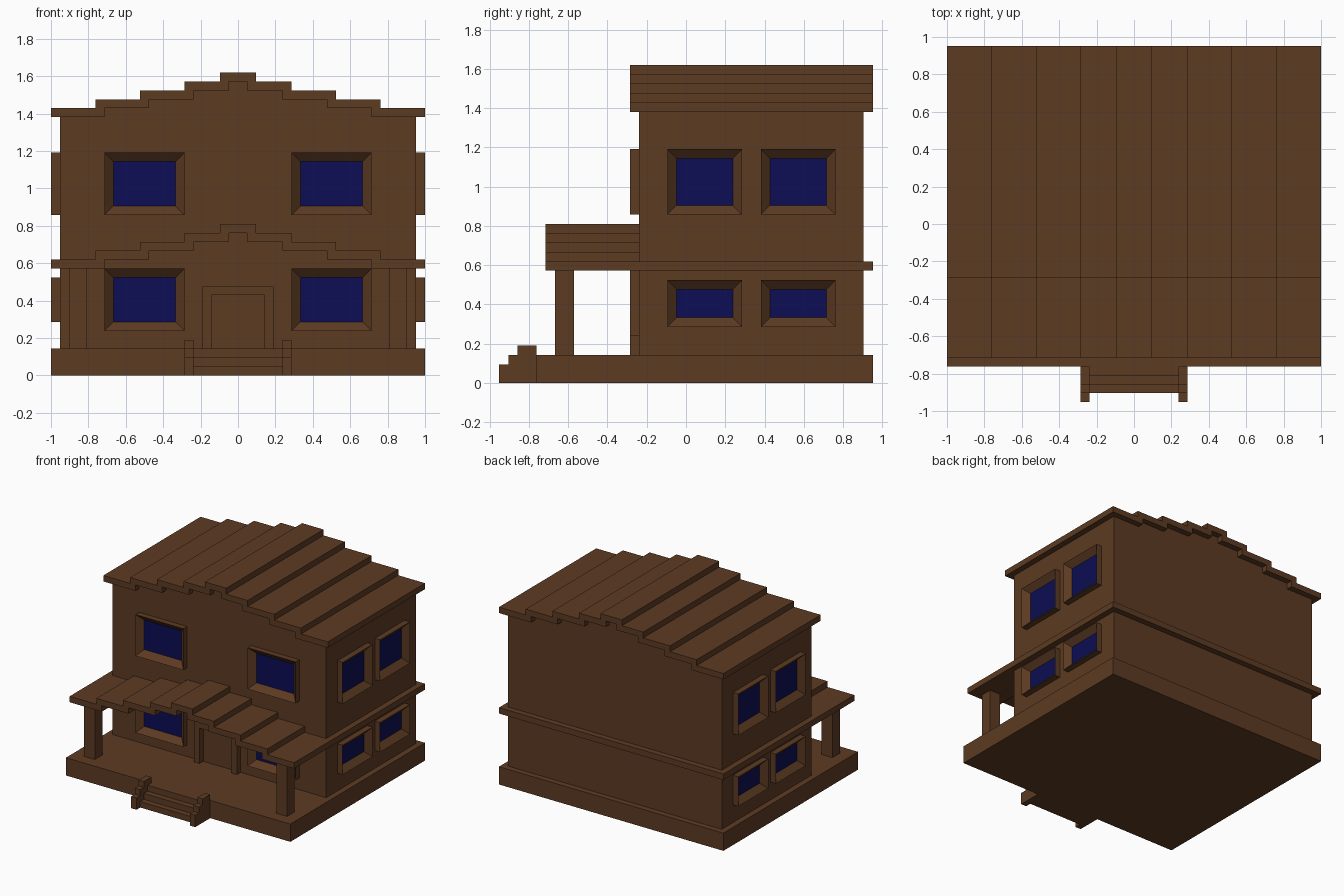
import bpy, bmesh
from mathutils import Vector

cube = bpy.data.objects.get("Cube")
if cube:
    bpy.data.objects.remove(cube, do_unlink=True)

U = 1 / 21  # building module; all sizes below are in modules


def make_material(name, rgb):
    mat = bpy.data.materials.new(name)
    mat.use_nodes = True
    mat.diffuse_color = (*rgb, 1)
    mat.node_tree.nodes["Principled BSDF"].inputs["Base Color"].default_value = (*rgb, 1)
    return mat


WOOD = make_material("brown wood", (0.107, 0.043, 0.016))
GLASS = make_material("dark blue glass", (0.004, 0.004, 0.09))


def finish(name, bm):
    bmesh.ops.recalc_face_normals(bm, faces=bm.faces)
    mesh = bpy.data.meshes.new(name)
    bm.to_mesh(mesh)
    bm.free()
    mesh.materials.append(WOOD)
    mesh.materials.append(GLASS)
    obj = bpy.data.objects.new(name, mesh)
    bpy.context.collection.objects.link(obj)
    return obj


def extrude(name, profile, axis, start, end):
    """Extrude an (x, z) profile along y, or a (y, z) profile along x."""
    bm = bmesh.new()
    place = (lambda a, b: (a, start, b)) if axis == "y" else (lambda a, b: (start, a, b))
    face = bm.faces.new([bm.verts.new(Vector(place(a, b)) * U) for a, b in profile])
    new = bmesh.ops.extrude_face_region(bm, geom=[face])["geom"]
    step = Vector((0, end - start, 0) if axis == "y" else (end - start, 0, 0)) * U
    bmesh.ops.translate(bm, vec=step, verts=[v for v in new if isinstance(v, bmesh.types.BMVert)])
    return finish(name, bm)


def box_bmesh(x0, x1, y0, y1, z0, z1):
    bm = bmesh.new()
    bmesh.ops.create_cube(bm, size=1)
    bmesh.ops.scale(bm, vec=Vector((x1 - x0, y1 - y0, z1 - z0)) * U, verts=bm.verts)
    bmesh.ops.translate(bm, vec=Vector((x0 + x1, y0 + y1, z0 + z1)) * U / 2, verts=bm.verts)
    return bm


def box(name, *bounds):
    return finish(name, box_bmesh(*bounds))


def window(name, direction, *bounds):
    """Projecting frame with the pane sunk one module from the outer face."""
    bm = box_bmesh(*bounds)
    bm.normal_update()
    out = Vector(direction)
    pane = max(bm.faces, key=lambda f: f.normal.dot(out))
    bmesh.ops.inset_region(bm, faces=[pane], thickness=U, use_even_offset=True)
    bmesh.ops.translate(bm, vec=-out * U * 0.93, verts=pane.verts)
    pane.material_index = 1
    return finish(name, bm)


def stairs_line(xs, z):
    """Stepped line climbing from the left end to the middle and down again."""
    left = []
    for i, x in enumerate(xs):
        left.append((-x, z + i))
        if i + 1 < len(xs):
            left.append((-xs[i + 1], z + i))
    return left + [(-x, h) for x, h in reversed(left)]


def roof(name, z, y0, y1):
    top = stairs_line([21, 16, 11, 6, 2], z + 1)
    under = stairs_line([21, 15, 10, 5, 1], z)
    extrude(name, top + under[::-1], "y", y0, y1)


# Base, walls with stepped gables, and the ledge between storeys
box("base", -21, 21, -16, 20, 0, 3)
gable = stairs_line([20, 15, 10, 5, 1], 29)
extrude("walls", [(-20, 3)] + gable + [(20, 3)], "y", -5, 19)
box("storey_ledge", -21, 21, -4.9, 20, 12, 13)

# Stepped roofs
roof("main_roof", 29, -6, 20)
roof("porch_roof", 12, -15, -4.9)

# Windows, door surround is open at the floor
for side, s in (("left", 1), ("right", -1)):
    x0, x1 = sorted((6 * s, 15 * s))
    for level, z0, z1 in (("lower", 5, 12), ("upper", 18, 25)):
        window(f"{side}_front_{level}_window", (0, -1, 0), x0, x1, -6, -4.8, z0, z1)
    x0, x1 = sorted((19.8 * s, 21 * s))
    for level, z0, z1 in (("lower", 6, 11), ("upper", 18, 25)):
        for place, y in (("fore", -2), ("rear", 8)):
            window(f"{side}_{place}_{level}_window", (s, 0, 0), x0, x1, y, y + 8, z0, z1)

    # Porch post and stair rail
    x0, x1 = sorted((17 * s, 19 * s))
    box(f"{side}_porch_post", x0, x1, -14, -12, 3, 12)
    x0, x1 = sorted((5 * s, 6 * s))
    extrude(f"{side}_stair_rail",
            [(-20, 0), (-20, 2), (-19, 2), (-19, 3), (-18, 3), (-18, 4), (-16, 4), (-16, 0)],
            "x", x0, x1)

extrude("door_frame", [(-4, 3), (-4, 10), (4, 10), (4, 3), (3, 3), (3, 9), (-3, 9), (-3, 3)],
        "y", -6, -4.9)

# Entrance steps
extrude("entrance_steps",
        [(-19, 0), (-19, 1), (-18, 1), (-18, 2), (-17, 2), (-17, 3), (-16, 3), (-16, 0)],
        "x", -5, 5)
